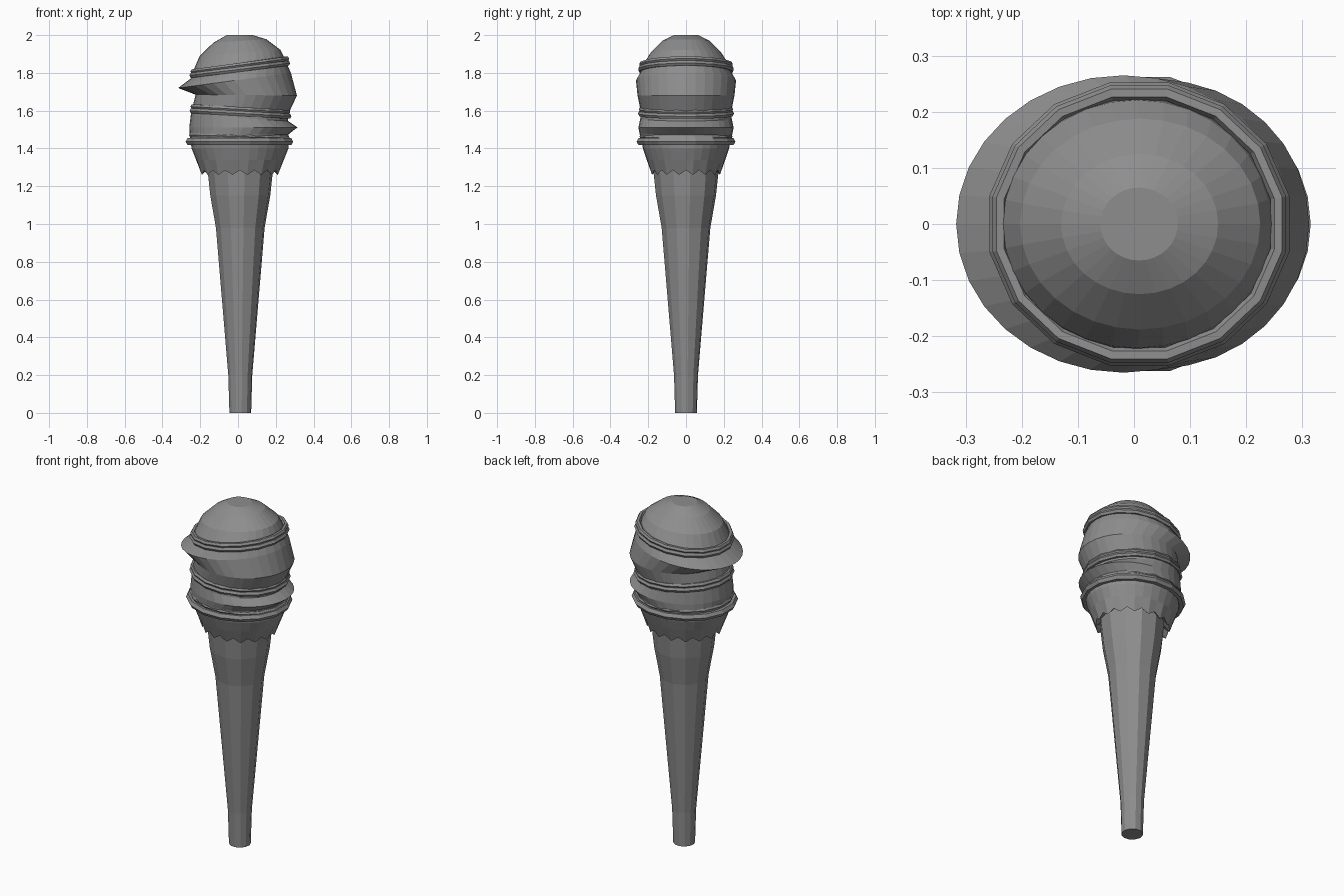
import bpy, bmesh, math

cube = bpy.data.objects.get("Cube")
if cube:
    bpy.data.objects.remove(cube, do_unlink=True)

grey = bpy.data.materials.new("stone grey")
grey.use_nodes = True
colour = (0.27, 0.27, 0.27, 1)
grey.diffuse_color = colour
grey.node_tree.nodes["Principled BSDF"].inputs["Base Color"].default_value = colour


def finish(name, bm):
    bmesh.ops.recalc_face_normals(bm, faces=bm.faces)
    mesh = bpy.data.meshes.new(name)
    bm.to_mesh(mesh)
    bm.free()
    mesh.materials.append(grey)
    obj = bpy.data.objects.new(name, mesh)
    bpy.context.collection.objects.link(obj)
    return obj


def oval(xl, zl, xr, zr, ry, sides, turn=0.0, tooth=0.0):
    """Tilted oval through its left and right ends; tooth lowers every other point."""
    points = []
    for i in range(sides):
        a = math.tau * (i + turn) / sides
        t = (1 + math.cos(a)) / 2
        z = zl + (zr - zl) * t - tooth * (i % 2)
        points.append((xl + (xr - xl) * t, ry * math.sin(a), z))
    return points


def loft(name, rings, closed=False):
    """Skin a row of point rings, capped at both ends unless it closes on itself."""
    bm = bmesh.new()
    rows = [[bm.verts.new(p) for p in ring] for ring in rings]
    n = len(rows[0])
    pairs = list(zip(rows, rows[1:]))
    if closed:
        pairs.append((rows[-1], rows[0]))
    else:
        bm.faces.new(rows[0])
        bm.faces.new(rows[-1])
    for low, high in pairs:
        for i in range(n):
            j = (i + 1) % n
            bm.faces.new((low[i], low[j], high[j], high[i]))
    return finish(name, bm)


def band(name, xl, zl, xr, zr, ry, thick):
    """Thin tube following a tilted oval."""
    rings = []
    for k in range(6):
        a = math.tau * k / 6
        out, up = thick * math.cos(a), thick * math.sin(a)
        rings.append(oval(xl - out, zl + up, xr + out, zr + up, ry + out, 16, 0.5))
    return loft(name, rings, closed=True)


CX = 0.012

# Tapered faceted handle
handle = [(0, 0.058), (0.2, 0.064), (0.98, 0.13), (1.15, 0.16), (1.28, 0.174), (1.34, 0.174)]
loft("handle", [oval(CX - r, z, CX + r, z, r, 12, 0.25) for z, r in handle])

# Flared collar with a toothed lower edge
loft("collar", [
    oval(-0.15, 1.31, 0.17, 1.31, 0.15, 32),
    oval(-0.195, 1.285, 0.215, 1.285, 0.183, 32, tooth=0.025),
    oval(-0.222, 1.34, 0.243, 1.34, 0.208, 32),
    oval(-0.246, 1.40, 0.267, 1.40, 0.228, 32),
    oval(-0.25, 1.435, 0.27, 1.435, 0.235, 32),
])

# Lower swell, its ridge sharpest on the left side
loft("lower_swell", [oval(*r, 32) for r in (
    (-0.25, 1.43, 0.265, 1.43, 0.24),
    (-0.255, 1.475, 0.268, 1.475, 0.245),
    (-0.258, 1.51, 0.315, 1.512, 0.252),
    (-0.25, 1.575, 0.265, 1.545, 0.242),
    (-0.245, 1.62, 0.265, 1.585, 0.238),
)])

# Upper swell, its ridge sharpest on the right side
loft("upper_swell", [oval(*r, 32) for r in (
    (-0.245, 1.60, 0.265, 1.58, 0.238),
    (-0.225, 1.685, 0.312, 1.68, 0.257),
    (-0.317, 1.72, 0.28, 1.80, 0.265),
    (-0.25, 1.77, 0.262, 1.84, 0.24),
    (-0.24, 1.80, 0.255, 1.87, 0.23),
)])

# Domed cap with a flat crown
loft("dome", [oval(*r, 32) for r in (
    (-0.238, 1.79, 0.25, 1.86, 0.225),
    (-0.233, 1.82, 0.243, 1.885, 0.221),
    (-0.203, 1.89, 0.225, 1.922, 0.188),
    (-0.13, 1.96, 0.15, 1.978, 0.125),
    (-0.06, 2.0, 0.078, 2.0, 0.065),
)])

# Wrapped bands at the seams
band("collar_band", -0.262, 1.436, 0.277, 1.436, 0.246, 0.021)
band("collar_band_thin", -0.253, 1.472, 0.268, 1.455, 0.238, 0.012)
band("middle_band_lower", -0.247, 1.60, 0.273, 1.57, 0.243, 0.015)
band("middle_band_upper", -0.243, 1.622, 0.268, 1.592, 0.239, 0.014)
band("upper_band_lower", -0.248, 1.786, 0.267, 1.852, 0.242, 0.015)
band("upper_band_upper", -0.243, 1.806, 0.262, 1.876, 0.238, 0.014)
